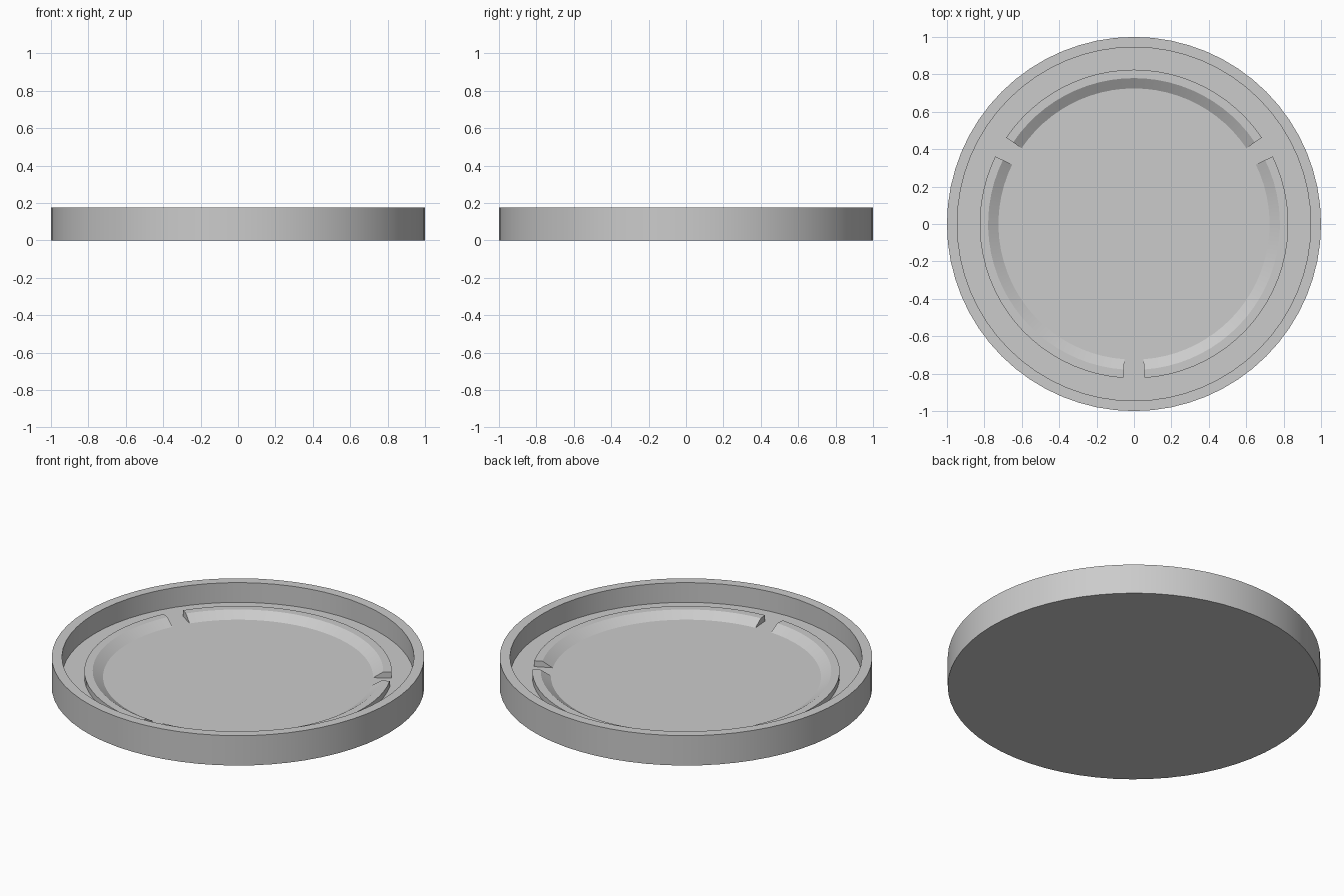
import bpy, bmesh
from math import cos, sin, radians

if "Cube" in bpy.data.objects:
    bpy.data.objects.remove(bpy.data.objects["Cube"], do_unlink=True)

grey = bpy.data.materials.new("plain grey")
grey.use_nodes = True
colour = (0.6, 0.6, 0.6, 1)
grey.diffuse_color = colour
grey.node_tree.nodes["Principled BSDF"].inputs["Base Color"].default_value = colour

FLOOR = 0.06
TOP = 0.177


def finish(name, bm):
    bmesh.ops.recalc_face_normals(bm, faces=bm.faces)
    mesh = bpy.data.meshes.new(name)
    bm.to_mesh(mesh)
    bm.free()
    mesh.materials.append(grey)
    obj = bpy.data.objects.new(name, mesh)
    bpy.context.collection.objects.link(obj)
    bpy.ops.object.select_all(action="DESELECT")
    obj.select_set(True)
    bpy.context.view_layer.objects.active = obj
    bpy.ops.object.shade_smooth_by_angle(angle=radians(25))


def sweep(bm, profile, start, span, steps, closed):
    """Carry an (r, z) profile around the z axis and return its rings."""
    count = steps if closed else steps + 1
    rings = []
    for i in range(count):
        a = radians(start + span * i / steps)
        rings.append([bm.verts.new((r * cos(a), r * sin(a), z)) for r, z in profile])
    return rings


def skin(bm, rings, around, across):
    n, m = len(rings), len(rings[0])
    for i in range(n if around else n - 1):
        for j in range(m if across else m - 1):
            a, b = rings[i], rings[(i + 1) % n]
            k = (j + 1) % m
            bm.faces.new((a[j], a[k], b[k], b[j]))


# Round dish with a raised rim
bm = bmesh.new()
dish = [(1, 0), (1, TOP), (0.945, TOP), (0.945, FLOOR)]
rings = sweep(bm, dish, 0, 360, 64, True)
skin(bm, rings, True, False)
bm.faces.new([ring[0] for ring in rings])
bm.faces.new([ring[-1] for ring in rings])
finish("dish", bm)

# Three curved ridges, flat on top and sloping inwards
ridge = [(0.725, FLOOR), (0.78, FLOOR + 0.035), (0.825, FLOOR + 0.035), (0.825, FLOOR)]
for side, start in (("back", 34), ("right", 154), ("left", 274)):
    bm = bmesh.new()
    rings = sweep(bm, ridge, start, 112, 24, False)
    skin(bm, rings, False, True)
    bm.faces.new(rings[0])
    bm.faces.new(rings[-1])
    finish(side + "_ridge", bm)
